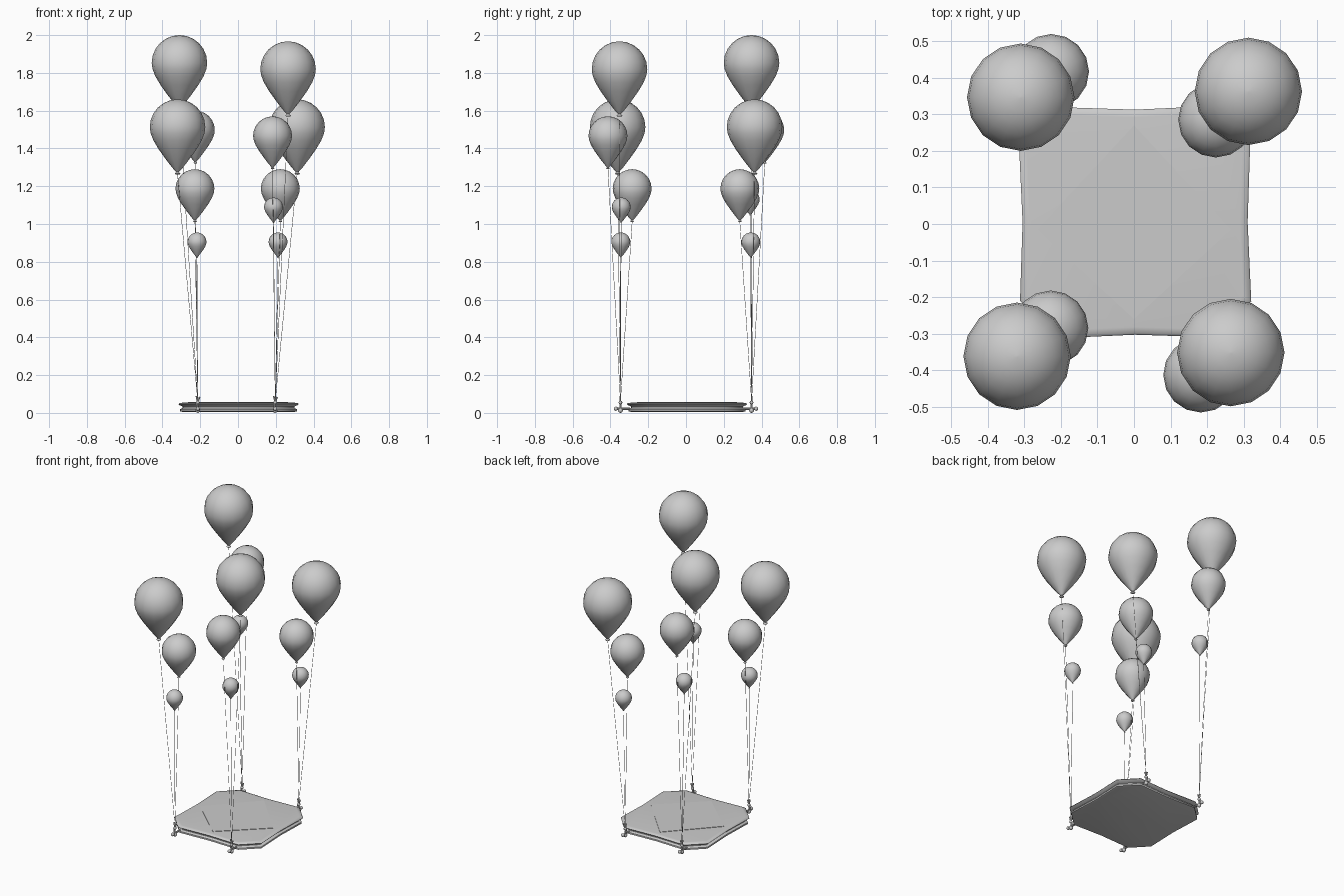
import bpy, bmesh, math
from mathutils import Vector, Matrix

cube = bpy.data.objects.get("Cube")
if cube:
    bpy.data.objects.remove(cube, do_unlink=True)

gray = bpy.data.materials.new("plain_gray")
gray.use_nodes = True
gray.diffuse_color = (0.6, 0.6, 0.6, 1)
gray.node_tree.nodes["Principled BSDF"].inputs["Base Color"].default_value = (0.6, 0.6, 0.6, 1)


def finish(bm, name, angle=40):
    bmesh.ops.recalc_face_normals(bm, faces=bm.faces)
    mesh = bpy.data.meshes.new(name)
    bm.to_mesh(mesh)
    bm.free()
    obj = bpy.data.objects.new(name, mesh)
    bpy.context.collection.objects.link(obj)
    mesh.materials.append(gray)
    bpy.ops.object.select_all(action='DESELECT')
    bpy.context.view_layer.objects.active = obj
    obj.select_set(True)
    bpy.ops.object.shade_smooth_by_angle(angle=math.radians(angle))
    return obj


def loft(bm, rings):
    """Bridge equal-sized rings of points and cap both ends."""
    loops = [[bm.verts.new(p) for p in ring] for ring in rings]
    n = len(loops[0])
    for low, high in zip(loops, loops[1:]):
        for i in range(n):
            j = (i + 1) % n
            bm.faces.new((low[i], low[j], high[j], high[i]))
    bm.faces.new(loops[0][::-1])
    bm.faces.new(loops[-1])


def rod(bm, a, b, radius, sides):
    a, b = Vector(a), Vector(b)
    turn = (b - a).to_track_quat('Z', 'Y').to_matrix().to_4x4()
    bmesh.ops.create_cone(bm, cap_ends=True, segments=sides, radius1=radius, radius2=radius,
                          depth=(b - a).length, matrix=Matrix.Translation((a + b) / 2) @ turn)


def bead(bm, p, radius):
    bmesh.ops.create_uvsphere(bm, u_segments=10, v_segments=6, radius=radius,
                              matrix=Matrix.Translation(p))


# Platform: square with cut corners, slightly hollow sides and a grooved rim
quarter = [(0.315, 0.215), (0.217, 0.318), (0, 0.308)]
outline = []
for k in range(4):
    for x, y in quarter:
        outline.append(Matrix.Rotation(k * math.pi / 2, 2) @ Vector((x, y)))
section = [(0.93, 0.005), (0.975, 0.009), (0.975, 0.019), (0.93, 0.026),
           (0.93, 0.034), (0.985, 0.041), (1, 0.046), (0.985, 0.052), (0.93, 0.054)]
bm = bmesh.new()
loft(bm, [[(p.x * s + 0.003, p.y * s + 0.005, z) for p in outline] for s, z in section])
finish(bm, "platform", 50)

# Thin diamond panel on the deck
bm = bmesh.new()
diamond = [(0.265, -0.015), (0, 0.27), (-0.265, -0.015), (0, -0.26)]
loft(bm, [[(x, y, z) for x, y in diamond] for z in (0.053, 0.0565)])
finish(bm, "deck_panel", 20)

# Balloon profile, as (radius, height) for a balloon of radius one
dome = [(math.cos(math.radians(a)), math.sin(math.radians(a))) for a in range(0, 90, 15)]
taper = [(0.07, -1.71), (0.1, -1.68), (0.05, -1.62), (0.2, -1.45), (0.43, -1.15),
         (0.68, -0.8), (0.87, -0.48), (0.97, -0.22)]
profile = taper + dome + [(0.02, 1)]
SIDES = 16


def balloon(name, x, y, top, r):
    bm = bmesh.new()
    rings = []
    for pr, pz in profile:
        rings.append([(x + pr * r * math.cos(2 * math.pi * i / SIDES),
                       y + pr * r * math.sin(2 * math.pi * i / SIDES),
                       top - r + pz * r) for i in range(SIDES)])
    loft(bm, rings)
    finish(bm, name, 60)
    return (x, y, top - 2.69 * r)


# Three balloons at each corner: x, y and top height of large, medium, small
sizes = [("large", 0.147), ("medium", 0.103), ("small", 0.05)]
clusters = {
    "front_right": [(-0.32, -0.362, 1.66), (-0.228, -0.285, 1.29), (-0.217, -0.345, 0.955)],
    "front_left": [(0.265, -0.352, 1.967), (0.183, -0.413, 1.57), (0.188, -0.343, 1.14)],
    "back_right": [(-0.31, 0.347, 2.0), (-0.226, 0.417, 1.6), (-0.225, 0.34, 1.18)],
    "back_left": [(0.313, 0.363, 1.66), (0.224, 0.285, 1.29), (0.212, 0.343, 0.955)],
}
for corner, spots in clusters.items():
    sx = 1 if spots[0][0] > 0 else -1
    sy = 1 if spots[0][1] > 0 else -1
    cx, cy = 0.205 * sx - 0.008, 0.347 * sy

    # Strings run from the tie up to each balloon mouth
    strings = bmesh.new()
    for (size, r), (x, y, top) in zip(sizes, spots):
        mouth = balloon(f"{size}_balloon_{corner}", x, y, top, r)
        rod(strings, (cx, cy, 0.06), mouth, 0.0012, 4)
    finish(strings, f"strings_{corner}")

    # Peg through the rim with knobs and a knotted tie
    tie = bmesh.new()
    rod(tie, (cx, cy - 0.05 * sy, 0.022), (cx, cy + 0.02 * sy, 0.022), 0.006, 8)
    bead(tie, (cx, cy + 0.024 * sy, 0.022), 0.011)
    bead(tie, (cx, cy, 0.013), 0.013)
    rod(tie, (cx, cy, 0.015), (cx - 0.006, cy, 0.055), 0.006, 8)
    bead(tie, (cx, cy, 0.055), 0.01)
    rod(tie, (cx, cy, 0.055), (cx + 0.01, cy, 0.085), 0.004, 8)
    rod(tie, (cx, cy, 0.055), (cx - 0.008, cy, 0.09), 0.004, 8)
    finish(tie, f"tie_{corner}")
